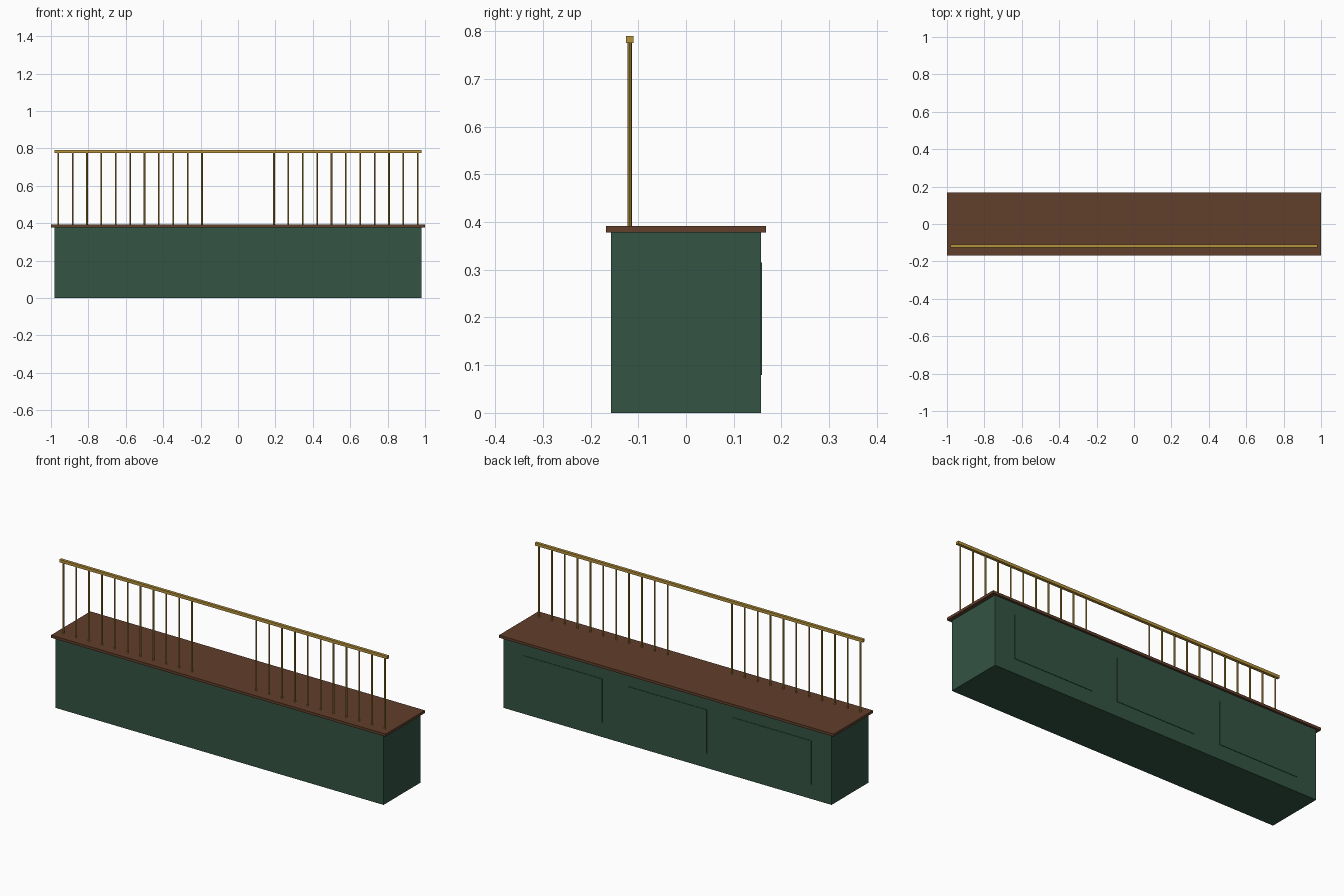
import bpy

if "Cube" in bpy.data.objects:
    bpy.data.objects.remove(bpy.data.objects["Cube"])


def material(name, rgb):
    m = bpy.data.materials.new(name)
    m.diffuse_color = (*rgb, 1.0)
    m.use_nodes = True
    m.node_tree.nodes["Principled BSDF"].inputs["Base Color"].default_value = m.diffuse_color
    return m


green = material("dark_green_paint", (0.033, 0.087, 0.057))
brown = material("brown_wood", (0.120, 0.050, 0.024))
brass = material("brass", (0.47, 0.29, 0.045))


def box(name, lo, hi, mat):
    """Axis-aligned box between two corners."""
    bpy.ops.mesh.primitive_cube_add(size=1, location=[(a + b) / 2 for a, b in zip(lo, hi)])
    ob = bpy.context.object
    ob.name = name
    ob.scale = [b - a for a, b in zip(lo, hi)]
    bpy.ops.object.transform_apply(location=False, rotation=False, scale=True)
    ob.data.materials.append(mat)
    return ob


# Counter body and overhanging top
box("counter_body", (-0.98, -0.157, 0), (0.98, 0.157, 0.378), green)
box("counter_top", (-1, -0.168, 0.378), (1, 0.168, 0.392), brown)

# Three thin raised panels on the back
for i in (-1, 0, 1):
    cx = i * 0.625
    box(f"back_panel_{i + 2}", (cx - 0.235, 0.155, 0.079), (cx + 0.235, 0.1595, 0.315), green)

# Top rail of the grille
RAIL_Y = -0.118
box("top_rail", (-0.98, RAIL_Y - 0.0078, 0.775), (0.98, RAIL_Y + 0.0078, 0.7905), brass)

# Evenly spaced bars, with four left out for the service opening
for k in range(26):
    if 10 < k < 15:
        continue
    x = -0.961 + k * 1.922 / 25
    bpy.ops.mesh.primitive_cylinder_add(vertices=8, radius=0.0044, depth=0.39,
                                        location=(x, RAIL_Y, 0.585))
    bar = bpy.context.object
    bar.name = f"grille_bar_{k + 1}"
    bar.data.materials.append(brass)
    bpy.ops.object.shade_smooth_by_angle()
